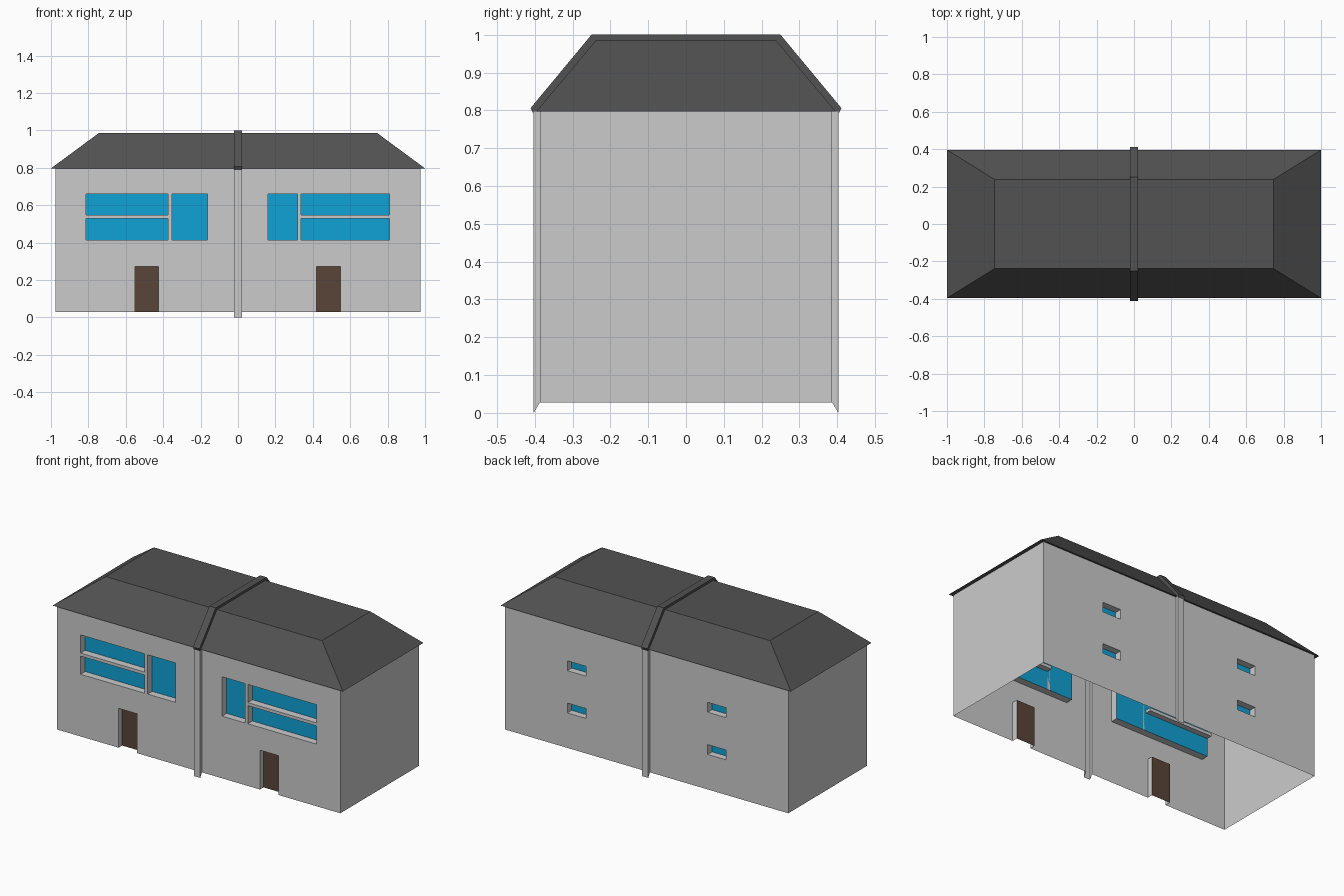
import bpy, bmesh, math
from mathutils import Matrix

if "Cube" in bpy.data.objects:
    bpy.data.objects.remove(bpy.data.objects["Cube"])

WX, WY, Z0, Z1 = 0.975, 0.386, 0.028, 0.797   # wall half sizes, bottom and top
PX, PY = 0.022, 0.403                         # party strip half width and outer face


def material(name, rgb):
    m = bpy.data.materials.new(name)
    m.diffuse_color = (*rgb, 1)
    m.use_nodes = True
    m.node_tree.nodes["Principled BSDF"].inputs["Base Color"].default_value = m.diffuse_color
    return m


SLATE = material("slate", (0.085, 0.085, 0.085))
GLASS = material("glass", (0.005, 0.36, 0.66))
WOOD = material("wood", (0.10, 0.06, 0.04))


def make(name, quads, mat=None, back=False):
    """Object from a list of faces; back=True turns it to the rear side."""
    bm = bmesh.new()
    for q in quads:
        bm.faces.new([bm.verts.new(p) for p in q])
    bmesh.ops.remove_doubles(bm, verts=bm.verts, dist=1e-5)
    if back:
        bm.transform(Matrix.Rotation(math.pi, 4, 'Z'))
    me = bpy.data.meshes.new(name)
    bm.to_mesh(me)
    bm.free()
    ob = bpy.data.objects.new(name, me)
    bpy.context.collection.objects.link(ob)
    if mat:
        me.materials.append(mat)
    return ob


def box(name, x0, x1, y0, y1, z0, z1):
    bpy.ops.mesh.primitive_cube_add(
        size=1, location=((x0 + x1) / 2, (y0 + y1) / 2, (z0 + z1) / 2))
    ob = bpy.context.object
    ob.name = name
    ob.scale = (x1 - x0, y1 - y0, z1 - z0)


def panel(x0, x1, z0, z1, y):
    return [(x0, y, z0), (x1, y, z0), (x1, y, z1), (x0, y, z1)]


def reveals(x0, x1, z0, z1, ya, yb, sill=True):
    """Sides of a recess running from ya back to yb."""
    faces = [[(x0, ya, z0), (x0, yb, z0), (x0, yb, z1), (x0, ya, z1)],
             [(x1, ya, z1), (x1, yb, z1), (x1, yb, z0), (x1, ya, z0)],
             [(x0, ya, z1), (x0, yb, z1), (x1, yb, z1), (x1, ya, z1)]]
    if sill:
        faces.append([(x0, ya, z0), (x1, ya, z0), (x1, yb, z0), (x0, yb, z0)])
    return faces


def facade(side, openings, back=False):
    """Long wall with recessed openings (x0, x1, z0, z1, depth, name, material)."""
    holes = [o[:4] for o in openings] + [(-PX, PX, Z0, Z1)]
    xs = sorted({-WX, WX, *(v for h in holes for v in h[:2])})
    zs = sorted({Z0, Z1, *(v for h in holes for v in h[2:])})
    faces = []
    for a, b in zip(xs, xs[1:]):
        for c, d in zip(zs, zs[1:]):
            mx, mz = (a + b) / 2, (c + d) / 2
            if not any(h[0] < mx < h[1] and h[2] < mz < h[3] for h in holes):
                faces.append(panel(a, b, c, d, -WY))
    for x0, x1, z0, z1, depth, name, mat in openings:
        faces += reveals(x0, x1, z0, z1, -WY, -WY + depth, z0 > Z0)
        make(name, [panel(x0, x1, z0, z1, -WY + depth)], mat, back)
    make(side + "_wall", faces, None, back)
    # raised strip between the two homes, slanted at its foot
    strip = [panel(-PX, PX, 0, Z1, -PY)]
    for s in (-1, 1):
        f = [(s * PX, -WY, Z0), (s * PX, -PY, 0), (s * PX, -PY, Z1), (s * PX, -WY, Z1)]
        strip.append(f if s < 0 else f[::-1])
    make(side + "_party_strip", strip, None, back)


# Front and back walls with doors and windows
facade("front", [
    (-0.814, -0.162, 0.415, 0.66, 0.045, "front_window", GLASS),
    (0.16, 0.811, 0.415, 0.66, 0.045, "front_window", GLASS),
    (-0.552, -0.424, Z0, 0.273, 0.035, "front_door", WOOD),
    (0.421, 0.549, Z0, 0.273, 0.035, "front_door", WOOD)])
facade("back", [(x, x + 0.127, z, z + 0.061, 0.042, "back_window", GLASS)
                for x in (-0.547, 0.42) for z in (0.246, 0.509)], back=True)

# Window mullions and transoms
for m0, m1, t0, t1 in ((-0.373, -0.352, -0.814, -0.373), (0.317, 0.338, 0.338, 0.811)):
    box("window_mullion", m0, m1, -WY, -WY + 0.045, 0.415, 0.66)
    box("window_transom", t0, t1, -WY, -WY + 0.08, 0.528, 0.547)

# End walls
end = [[(WX, -WY, Z0), (WX, WY, Z0), (WX, WY, Z1), (WX, -WY, Z1)]]
make("right_end_wall", end)
make("left_end_wall", end, None, True)


# Hipped roof with flat top and narrow soffit
def ring(x, y, z):
    return [(-x, -y, z), (x, -y, z), (x, y, z), (-x, y, z)]


wall_top, eave, top = ring(WX, WY, Z1), ring(1.0, 0.396, Z1), ring(0.745, 0.238, 0.985)
roof = [top]
for lo, hi in ((wall_top, eave), (eave, top)):
    for i in range(4):
        j = (i + 1) % 4
        roof.append([lo[i], lo[j], hi[j], hi[i]])
make("roof", roof, SLATE)

# Raised band across the roof
inner = [(-WY, Z1), (-0.396, Z1), (-0.238, 0.985), (0.238, 0.985), (0.396, Z1), (WY, Z1)]
outer = [(-0.402, 0.787), (-0.411, 0.806), (-0.25, 1.0), (0.25, 1.0), (0.411, 0.806), (0.402, 0.787)]
band = []
for i in range(5):
    (a, b), (c, d) = outer[i], outer[i + 1]
    (e, f), (g, h) = inner[i], inner[i + 1]
    band.append([(-PX, a, b), (PX, a, b), (PX, c, d), (-PX, c, d)])
    band.append([(PX, a, b), (PX, e, f), (PX, g, h), (PX, c, d)])
    band.append([(-PX, c, d), (-PX, g, h), (-PX, e, f), (-PX, a, b)])
make("roof_band", band, SLATE)
